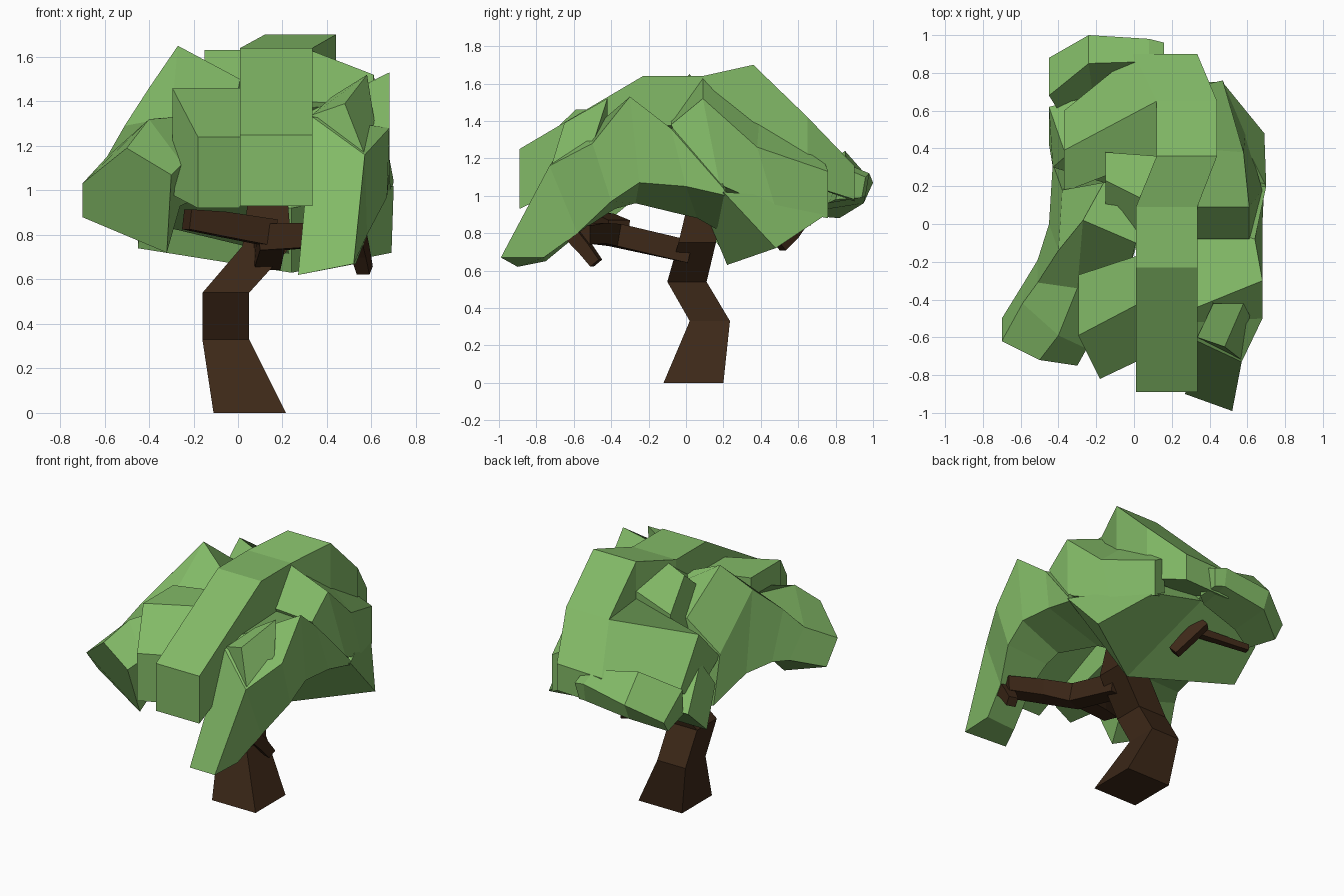
import bpy, bmesh
from mathutils import Vector


def material(name, rgb):
    m = bpy.data.materials.new(name)
    m.diffuse_color = (*rgb, 1)
    return m


LEAF = material("leaf_green", (0.225, 0.49, 0.135))
BARK = material("bark_brown", (0.046, 0.021, 0.009))


def loft(name, rings, mat):
    """Skin a chain of cross-section rings and cap both ends."""
    bm = bmesh.new()
    vs = [[bm.verts.new(p) for p in r] for r in rings]
    n = len(vs[0])
    for a, b in zip(vs, vs[1:]):
        for i in range(n):
            j = (i + 1) % n
            bm.faces.new((a[i], a[j], b[j], b[i]))
    bm.faces.new(vs[0])
    bm.faces.new(vs[-1])
    bmesh.ops.recalc_face_normals(bm, faces=bm.faces)
    me = bpy.data.meshes.new(name)
    bm.to_mesh(me)
    bm.free()
    me.materials.append(mat)
    ob = bpy.data.objects.new(name, me)
    bpy.context.collection.objects.link(ob)
    return ob


def strip(name, sections):
    """Leaf strip: each section is a top-left point, top-right point and thickness."""
    rings = []
    for l, r, t in sections:
        d = Vector((0, 0, -t))
        rings.append([Vector(l), Vector(r), Vector(r) + d, Vector(l) + d])
    return loft(name, rings, LEAF)


def limb(name, path):
    """Square branch: each path point is a centre and a width."""
    pts = [Vector(p[:3]) for p in path]
    rings = []
    for i, p in enumerate(pts):
        t = (pts[min(i + 1, len(pts) - 1)] - pts[max(i - 1, 0)]).normalized()
        side = t.cross(Vector((0, 0, 1))).normalized()
        up = side.cross(t)
        h = path[i][3] / 2
        rings.append([p + side * h * a + up * h * b
                      for a, b in ((-1, -1), (1, -1), (1, 1), (-1, 1))])
    return loft(name, rings, BARK)


# Bent trunk from level square sections: x range, y range, z
trunk = [(-.11, .215, -.12, .20, 0), (-.16, .05, .02, .235, .33),
         (-.16, .05, -.10, .11, .54), (.02, .24, -.04, .16, .75), (.05, .22, .02, .2, 1.0)]
loft("trunk", [[(a, c, z), (b, c, z), (b, d, z), (a, d, z)] for a, b, c, d, z in trunk], BARK)

# Branches and twigs
limb("front_branch", [(.13, .02, .70, .12), (.15, -.38, .79, .12), (.34, -.48, .80, .11), (.55, -.56, .79, .10)])
limb("front_twig", [(.53, -.60, .79, .08), (.55, -.54, .72, .07), (.57, -.48, .64, .06)])
limb("left_branch", [(.15, -.36, .81, .12), (-.08, -.44, .85, .11), (-.23, -.50, .87, .09)])
limb("back_twig", [(-.02, .64, .92, .07), (.06, .56, .80, .07), (.10, .50, .73, .06)])
limb("back_left_twig", [(.0, .58, .88, .05), (-.36, .65, .86, .04)])

# Central strip running over the crown from front to back
strip("crown_strip", [
    ((.01, -.89, 1.25), (.335, -.89, 1.25), .32),
    ((.01, -.23, 1.64), (.335, -.23, 1.64), .40),
    ((.01, .09, 1.64), (.335, .09, 1.64), .40),
    ((.12, .36, 1.70), (.44, .36, 1.70), .45),
    ((.12, .65, 1.42), (.44, .65, 1.42), .36),
    ((.0, .90, 1.15), (.335, .90, 1.16), .18)])

# Panel sloping from the crown to the back left
loft("back_left_panel", [
    [(.12, .36, 1.45), (.12, .65, 1.42), (.0, .90, 1.15), (.10, .70, 1.0)],
    [(-.37, .17, 1.12), (-.37, .39, 1.35), (-.37, .60, 1.03), (-.37, .40, .95)]], LEAF)

# Sloping underside of the back half, from the right tip to the left tip
loft("back_underside", [
    [(.70, .20, 1.02), (.69, .48, .72), (.47, .75, .90), (.56, .48, 1.0)],
    [(.24, .10, .92), (.24, .22, .63), (.10, .76, .98), (.10, .50, 1.25)],
    [(-.43, .30, 1.0), (-.45, .42, .74), (-.45, .62, .92), (-.36, .36, 1.15)]], LEAF)

# Low chunk at the back left
loft("back_chunk", [
    [(.16, .84, 1.15), (.16, .96, 1.10), (.14, .94, .99), (.14, .80, .98)],
    [(.08, .86, 1.17), (.08, .98, 1.12), (.08, .96, 1.0), (.08, .76, .96)],
    [(-.24, .85, 1.24), (-.24, 1.0, 1.07), (-.24, .95, .96), (-.22, .70, .92)],
    [(-.45, .68, 1.11), (-.45, .88, .96), (-.44, .82, .88), (-.40, .60, .90)]], LEAF)

# Long drape on the right, hanging to the front
loft("right_front_drape", [
    [(.27, -.90, .62), (.52, -.99, .67), (.53, -.76, .67), (.33, -.75, .65)],
    [(.335, -.62, 1.33), (.57, -.73, 1.16), (.58, -.58, .80), (.38, -.52, .84)],
    [(.335, -.52, 1.34), (.68, -.50, 1.28), (.67, -.40, .97), (.38, -.38, .93)],
    [(.335, -.44, 1.36), (.68, -.30, 1.53), (.68, -.25, 1.07), (.38, -.27, .96)],
    [(.32, .02, 1.38), (.64, -.08, 1.36), (.68, .0, 1.05), (.34, .06, .88)],
    [(.32, .15, 1.38), (.70, .20, 1.04), (.69, .22, 1.0), (.30, .20, .80)]], LEAF)

# Small fold on top of the drape
loft("drape_fold", [
    [(.335, -.60, 1.34), (.48, -.65, 1.39), (.57, -.72, 1.16), (.34, -.60, 1.05)],
    [(.42, -.42, 1.42), (.58, -.42, 1.52), (.62, -.50, 1.27), (.36, -.36, 1.1)]], LEAF)

# Drape on the right, hanging to the back
loft("right_back_drape", [
    [(.30, -.08, 1.40), (.61, -.08, 1.38), (.67, .08, 1.08), (.30, .10, .95)],
    [(.30, .09, 1.64), (.61, .09, 1.52), (.68, .18, 1.06), (.30, .20, .90)],
    [(.30, .40, 1.50), (.58, .38, 1.26), (.59, .48, .93), (.30, .40, .90)],
    [(.38, .74, 1.18), (.47, .76, 1.13), (.47, .76, .88), (.36, .72, .93)]], LEAF)

# Stepped strip left of centre at the front
strip("front_left_strip", [
    ((-.18, -.82, 1.24), (.01, -.73, 1.24), .32),
    ((-.295, -.59, 1.46), (.01, -.43, 1.46), .48),
    ((-.295, -.27, 1.46), (.01, -.17, 1.46), .40)])

# Large mass on the left, from the front-left snout to the back wall
loft("left_mass", [
    [(-.70, -.50, .88), (-.70, -.62, 1.03), (-.50, -.72, 1.19), (-.30, -.75, 1.07), (-.32, -.59, .72)],
    [(-.57, -.29, .97), (-.59, -.42, 1.15), (-.40, -.59, 1.32), (-.25, -.66, 1.12), (-.26, -.40, .93)],
    [(-.51, -.19, .98), (-.51, -.31, 1.29), (-.30, -.34, 1.33), (-.02, -.22, 1.35), (-.10, -.20, 1.0)],
    [(-.45, .0, .96), (-.40, -.14, 1.46), (-.27, .02, 1.65), (.01, -.10, 1.50), (.05, .0, .97)],
    [(-.43, .32, .86), (-.38, .18, 1.14), (-.16, .22, 1.34), (.15, .20, 1.40), (.24, .20, .70)]], LEAF)

# Narrow lump beside the crown
loft("crown_side_lump", [
    [(-.15, .02, 1.45), (.05, -.05, 1.50), (.05, -.05, 1.2), (-.15, .02, 1.2)],
    [(-.15, .23, 1.63), (.05, .13, 1.63), (.05, .13, 1.2), (-.15, .23, 1.2)],
    [(-.15, .38, 1.42), (.12, .36, 1.50), (.12, .36, 1.2), (-.15, .38, 1.2)]], LEAF)
